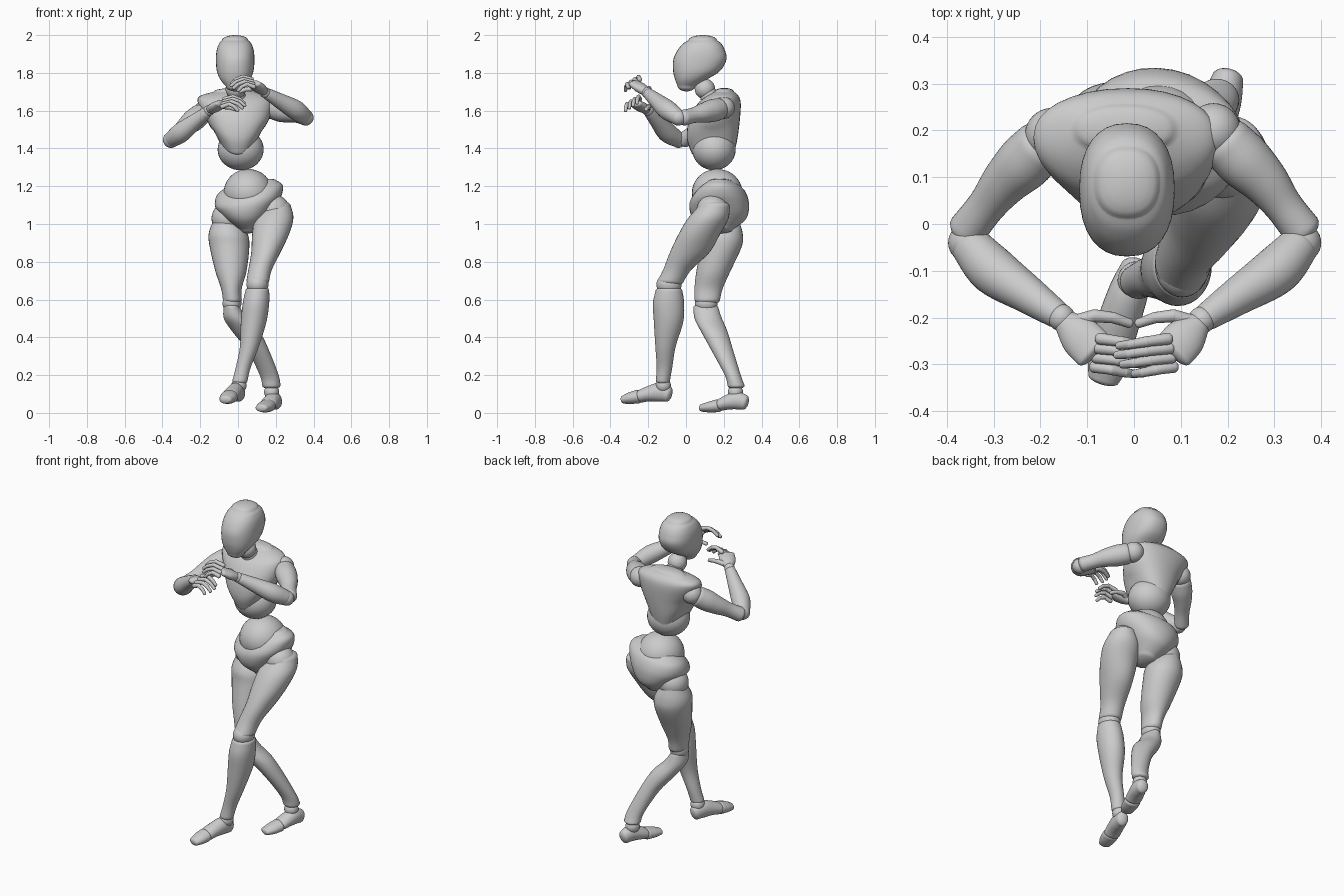
import bpy, math
from mathutils import Vector

if "Cube" in bpy.data.objects:
    bpy.data.objects.remove(bpy.data.objects["Cube"])

SEG = 32


def spline(rows, n=5):
    """Catmull-Rom interpolation through rows of numbers."""
    out = []
    for i in range(len(rows) - 1):
        a, b, c, d = rows[max(i - 1, 0)], rows[i], rows[i + 1], rows[min(i + 2, len(rows) - 1)]
        for k in range(n):
            t = k / n
            out.append([0.5 * (2 * q + (r - p) * t + (2 * p - 5 * q + 4 * r - s) * t * t
                               + (3 * q - p - 3 * r + s) * t ** 3) for p, q, r, s in zip(a, b, c, d)])
    return out + [list(rows[-1])]


def skin(name, rings):
    """Skin closed rings of points into a smooth solid."""
    m = len(rings[0])
    verts = [p for r in rings for p in r]
    faces = [(i * m + j, i * m + (j + 1) % m, (i + 1) * m + (j + 1) % m, (i + 1) * m + j)
             for i in range(len(rings) - 1) for j in range(m)]
    faces += [tuple(range(m))[::-1], tuple(range(len(verts) - m, len(verts)))]
    me = bpy.data.meshes.new(name)
    me.from_pydata(verts, [], faces)
    me.update()
    ob = bpy.data.objects.new(name, me)
    bpy.context.collection.objects.link(ob)
    for p in me.polygons:
        p.use_smooth = True
    return ob


def circle(power=2.0, seg=SEG):
    for j in range(seg):
        a = 2 * math.pi * j / seg
        c, s = math.cos(a), math.sin(a)
        yield math.copysign(abs(c) ** (2 / power), c), math.copysign(abs(s) ** (2 / power), s)


ANG = [math.radians(a) for a in (18, 36, 54, 70, 84)]


def stack(name, rows, dome=0.03, power=2.0, yaw=0.0):
    """Horizontal sections from top to bottom: z, x min, x max, y min, y max."""
    def ring(z, x0, x1, y0, y1, k=1):
        cx, cy, rx, ry = (x0 + x1) / 2, (y0 + y1) / 2, (x1 - x0) / 2 * k, (y1 - y0) / 2 * k
        cw, sw = math.cos(yaw), math.sin(yaw)
        return [(cx + rx * c * cw - ry * s * sw, cy + rx * c * sw + ry * s * cw, z)
                for c, s in circle(power)]
    rs = [ring(*r) for r in spline(rows)]
    top = [ring(rows[0][0] + dome * math.sin(a), *rows[0][1:], math.cos(a)) for a in reversed(ANG)]
    end = [ring(rows[-1][0] - dome * math.sin(a), *rows[-1][1:], math.cos(a)) for a in ANG]
    return skin(name, top + rs + end)


def limb(name, rows, dome=0.6, n=5, seg=SEG):
    """Sections along a path: x, y, z, side radius, upright radius."""
    rows = [r if len(r) == 5 else (*r, r[3]) for r in rows]
    pts = spline(rows, n)
    cs = [Vector(p[:3]) for p in pts]

    def ring(i, off=0.0, k=1.0):
        t = (cs[min(i + 1, len(cs) - 1)] - cs[max(i - 1, 0)]).normalized()
        s = t.cross(Vector((0, 0, 1))).normalized()
        u = s.cross(t)
        o = cs[i] + t * off
        return [o + s * (pts[i][3] * k * a) + u * (pts[i][4] * k * b) for a, b in circle(2, seg)]
    d0, d1 = dome * min(rows[0][3:]), dome * min(rows[-1][3:])
    L = len(pts) - 1
    return skin(name, [ring(0, -d0 * math.sin(a), math.cos(a)) for a in reversed(ANG)]
                + [ring(i) for i in range(L + 1)]
                + [ring(L, d1 * math.sin(a), math.cos(a)) for a in ANG])


def ball(name, loc, r, scale=(1, 1, 1)):
    bpy.ops.mesh.primitive_uv_sphere_add(segments=32, ring_count=20, radius=r, location=loc)
    ob = bpy.context.object
    ob.name, ob.scale = name, scale
    bpy.ops.object.shade_smooth()


# head and neck
stack("head", [(1.972, -.085, .055, .012, .165), (1.955, -.10, .07, -.015, .187),
               (1.92, -.113, .083, -.045, .206), (1.87, -.117, .087, -.067, .214),
               (1.81, -.112, .082, -.068, .18), (1.765, -.094, .064, -.058, .11),
               (1.73, -.065, .035, -.045, .05)], 0.028, 2.3)
ball("neck_joint", (-.012, .10, 1.715), .054)
limb("neck", [(-.01, .115, 1.695, .045), (-.008, .135, 1.65, .056), (-.005, .16, 1.60, .075)])

# chest: lower rim arches up over the flanks
chest = stack("chest", [(1.70, -.13, .09, .15, .255), (1.675, -.205, .163, .105, .28),
                        (1.635, -.21, .18, .06, .29), (1.55, -.168, .165, .015, .285),
                        (1.45, -.14, .135, .005, .272), (1.375, -.09, .09, .03, .255)], 0.02, 2.2)
for v in chest.data.vertices:
    w = min(max((1.56 - v.co.z) / .2, 0), 1)
    v.co.z += .10 * w * min((v.co.x / .13) ** 2, 1)

# belly, waist and pelvis (leg openings arch up at the sides)
ball("abdomen", (.014, .148, 1.395), .115, (1.06, 1, .96))
ball("waist", (.054, .165, 1.165), .13, (1, 1.03, .97))
pelvis = stack("pelvis", [(1.21, -.07, .205, .11, .27), (1.175, -.115, .24, .065, .31),
                          (1.11, -.12, .225, .02, .332), (1.03, -.07, .18, .035, .32),
                          (.97, .01, .13, .10, .25)], 0.02, 2.1, math.radians(-12))
for v in pelvis.data.vertices:
    s = (v.co.x - .06) / .17
    w = min(max((1.12 - v.co.z) / .12, 0), 1)
    v.co.z += .05 * w * min(s * s, 1) + .025 * s

# legs: joints, thighs and shins
ball("left_hip_joint", (.19, .14, 1.07), .085)
ball("right_hip_joint", (-.055, .20, 1.03), .085)
stack("left_thigh", [(1.095, .14, .28, .07, .23), (1.03, .09, .293, .01, .225),
                     (.945, .075, .27, -.04, .18), (.85, .07, .225, -.085, .125),
                     (.76, .055, .18, -.12, .03), (.70, .045, .165, -.15, -.01)])
stack("right_thigh", [(1.02, -.13, 0, .13, .28), (.95, -.155, .05, .09, .30),
                      (.88, -.15, .06, .08, .295), (.75, -.12, .045, .055, .235),
                      (.66, -.09, .02, .045, .195), (.60, -.08, .02, .045, .18)])
ball("left_knee", (.103, -.09, .68), .058, (1, 1.15, 1))
ball("right_knee", (-.032, .107, .58), .05, (1, 1.2, 1))
stack("left_shin", [(.65, .04, .165, -.16, -.02), (.58, .025, .165, -.175, -.01),
                    (.48, .015, .15, -.17, -.015), (.35, .01, .11, -.162, -.055),
                    (.24, -.012, .067, -.155, -.073), (.17, -.03, .05, -.16, -.085)], .02)
stack("right_shin", [(.56, -.075, .01, .04, .17), (.50, -.075, .05, .045, .19),
                     (.43, -.03, .115, .08, .22), (.33, .05, .165, .135, .25),
                     (.20, .115, .215, .205, .29), (.145, .128, .225, .22, .31)], .02)

# feet: ankle, heel-to-ball block, toe block
ball("left_ankle", (.005, -.12, .145), .04)
limb("left_foot", [(.005, -.095, .10, .034, .042), (-.01, -.14, .11, .042, .05),
                   (-.03, -.20, .10, .045, .04), (-.043, -.24, .088, .046, .034)])
limb("left_toes", [(-.045, -.255, .086, .046, .036), (-.055, -.295, .078, .044, .031),
                   (-.065, -.33, .07, .034, .022)])
ball("right_ankle", (.178, .262, .11), .04)
limb("right_foot", [(.20, .31, .056, .034, .04), (.188, .265, .066, .042, .047),
                    (.17, .215, .054, .046, .038), (.16, .185, .043, .046, .032)])
limb("right_toes", [(.155, .17, .038, .046, .034), (.14, .125, .031, .044, .029),
                    (.125, .085, .026, .034, .02)])

# arms
for side, sh, mid, el, fmid, wr in (
        ("right", (-.175, .19, 1.598), (-.275, .09, 1.517), (-.355, -.012, 1.445),
         (-.30, -.10, 1.485), (-.155, -.20, 1.60)),
        ("left", (.17, .20, 1.615), (.28, .09, 1.588), (.358, -.012, 1.563),
         (.303, -.10, 1.605), (.145, -.205, 1.695))):
    V = [Vector(p) for p in (sh, mid, el, fmid, wr)]
    ball(side + "_shoulder_joint", sh, .058)
    limb(side + "_upper_arm", [(*V[0].lerp(V[1], .25), .058), (*V[0].lerp(V[1], .6), .06),
                               (*V[1], .051), (*V[1].lerp(V[2], .5), .041), (*V[2], .042)])
    low = V[2] + Vector((0, -.028, 0))
    ball(side + "_elbow", low, .042)
    limb(side + "_forearm", [(*low.lerp(V[3], .15), .044), (*V[3], .052),
                             (*V[3].lerp(V[4], .5), .041), (*V[3].lerp(V[4], .93), .03)])
    ball(side + "_wrist", wr, .029)

# hands: palm, four curled three-part fingers, thumb
for side, m, wr, top in (("right", -1, (-.155, -.20, 1.60), 1.66),
                         ("left", 1, (.145, -.205, 1.695), 1.765)):
    w = Vector(wr)
    k = Vector((m * .078, -.277, top - .018))
    limb(side + "_palm", [(*w.lerp(k, .15), .029, .024), (*w.lerp(k, .5), .044, .026),
                          (*w.lerp(k, .9), .045, .02)])
    for i, finger in enumerate(("index", "middle", "ring", "little")):
        y, z = -.245 - .02 * i, top - .013 * i
        f = (1, 1.08, 1, .8)[i]
        xs = [m * (.085 - .004 * (3 - i) - d * f) for d in (0, .045, .08, .105)]
        joints = [(xs[0], y, z), (xs[1], y - .006, z + .014),
                  (xs[2], y - .012, z + .002), (xs[3], y - .015, z - .02)]
        for j in range(3):
            r = .0128 - .0012 * j
            limb(f"{side}_{finger}_finger_{j + 1}",
                 [(*joints[j], r), (*joints[j + 1], r * .85)], .8, 3, 14)
    th = [(m * .125, -.21, w.z + .012), (m * .085, -.196, w.z + .022),
          (m * .045, -.20, w.z + .018), (m * .01, -.212, w.z + .006)]
    for j in range(3):
        r = .016 - .002 * j
        limb(f"{side}_thumb_{j + 1}", [(*th[j], r), (*th[j + 1], r * .85)], .8, 3, 14)
